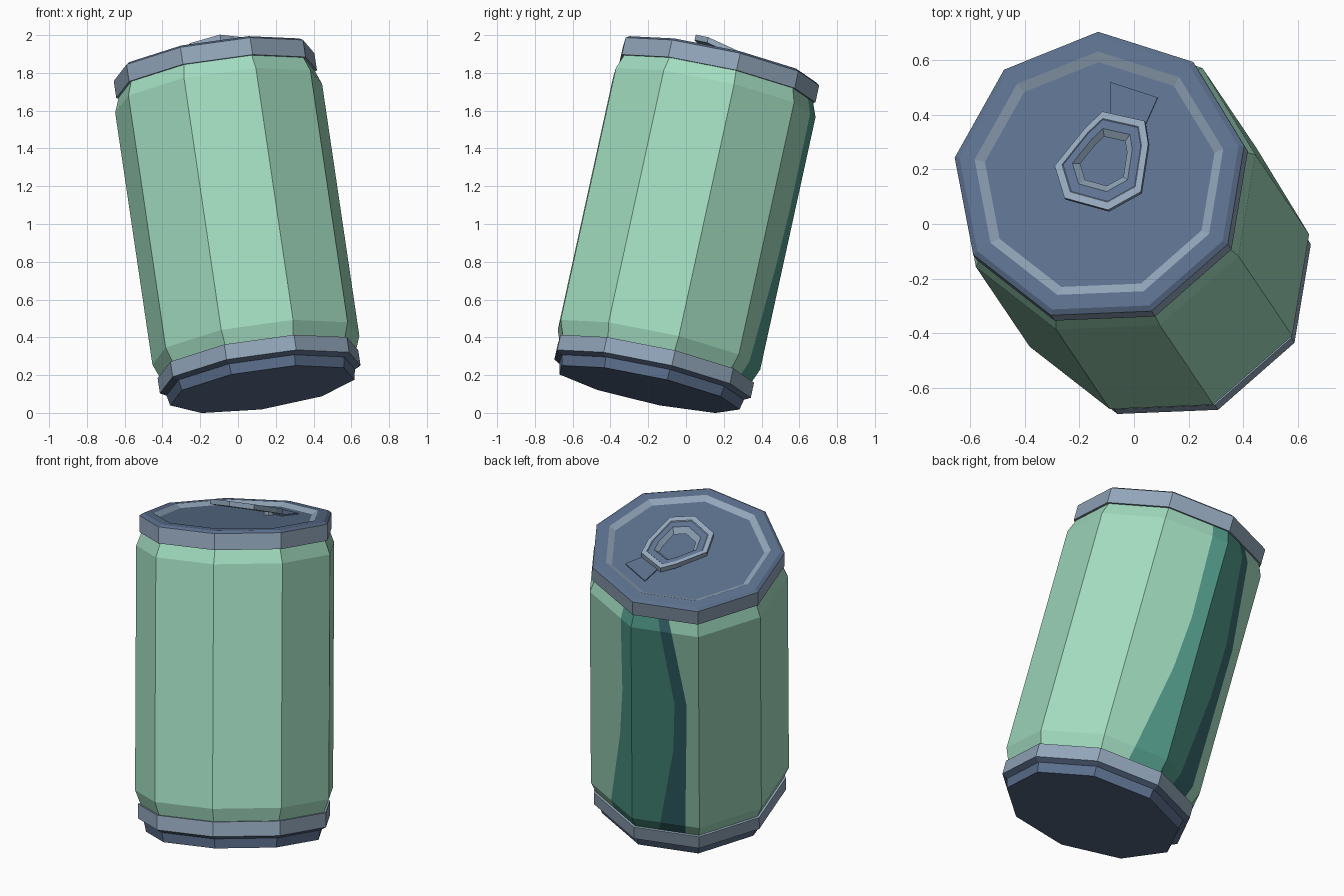
import bpy, math
from mathutils import Matrix, Vector

if "Cube" in bpy.data.objects:
    bpy.data.objects.remove(bpy.data.objects["Cube"])

SIDES = 9
PHASE = math.radians(91.5)

# Tilted frame of the can: its axis leans to the back left
LEAN = math.radians(14.8)
LEAN_DIR = math.radians(124)
axis = Vector((-math.sin(LEAN_DIR), math.cos(LEAN_DIR), 0))
FRAME = Matrix.Translation((0, -0.0135, 1)) @ Matrix.Rotation(LEAN, 4, axis)


def material(name, rgb):
    m = bpy.data.materials.new(name)
    lin = [(c / 255 / 12.92) if c < 11 else ((c / 255 + 0.055) / 1.055) ** 2.4 for c in rgb]
    m.diffuse_color = (*lin, 1)
    m.use_nodes = True
    m.node_tree.nodes["Principled BSDF"].inputs["Base Color"].default_value = m.diffuse_color
    return m


GREEN = material("mint_green", (162, 220, 192))
TEAL = material("teal", (81, 155, 138))
DARK = material("dark_teal", (56, 107, 111))
SILVER = material("silver", (146, 166, 186))
BLUE = material("slate_blue", (93, 113, 143))


def corner(k, r, h):
    """Point on the nine-sided outline; fractional k lies along a side."""
    def p(i):
        a = PHASE + i * 2 * math.pi / SIDES
        return Vector((r * math.cos(a), r * math.sin(a), h))
    i = math.floor(k)
    return p(i).lerp(p(i + 1), k - i)


def loft(name, rings, mat_rule, mats, cap_first=None, cap_last=None, closed=False):
    """Skin a list of equal rings (top to bottom); mat_rule(row, column) picks the slot."""
    n = len(rings[0])
    verts = [v for ring in rings for v in ring]
    faces, slots = [], []
    rows = len(rings) if closed else len(rings) - 1
    for i in range(rows):
        a, b = i * n, ((i + 1) % len(rings)) * n
        for j in range(n):
            k = (j + 1) % n
            faces.append((a + j, b + j, b + k, a + k))
            slots.append(mat_rule(i, j))
    if cap_first is not None:
        faces.append(tuple(range(n)))
        slots.append(cap_first)
    if cap_last is not None:
        base = (len(rings) - 1) * n
        faces.append(tuple(base + j for j in reversed(range(n))))
        slots.append(cap_last)
    me = bpy.data.meshes.new(name)
    me.from_pydata(verts, [], faces)
    for m in mats:
        me.materials.append(m)
    me.polygons.foreach_set("material_index", slots)
    me.update()
    ob = bpy.data.objects.new(name, me)
    bpy.context.collection.objects.link(ob)
    ob.matrix_world = FRAME
    return ob


def turned(name, profile, bands, **caps):
    rings = [[corner(k, r, h) for k in range(SIDES)] for r, h in profile]
    return loft(name, rings, lambda i, j: bands[i], [SILVER, BLUE], **caps)


# Body: (radius, height, left teal edge, teal/dark edge, dark right edge)
body_rows = [
    (0.532, 0.787, 0.25, 0.38, 0.54),
    (0.562, 0.71, 0.25, 0.43, 0.60),
    (0.562, 0.20, 0.22, 0.64, 0.82),
    (0.562, -0.13, 0.28, 0.62, 0.81),
    (0.562, -0.67, 0.51, 0.42, 0.79),
    (0.532, -0.747, 0.54, 0.38, 0.79),
]
body_rings = []
for r, h, left, mid, right in body_rows:
    cols = [0, mid, right] + list(range(1, SIDES)) + [SIDES - left]
    body_rings.append([corner(k, r, h) for k in cols])
last = len(body_rings[0]) - 1
loft("can_body", body_rings, lambda i, j: 1 if j in (0, last) else 2 if j == 1 else 0,
     [GREEN, TEAL, DARK])

# Lid: flat centre, silver groove wall, blue rim top, silver rim side
turned("lid_and_top_rim",
       [(0.432, 0.875), (0.468, 0.895), (0.525, 0.893), (0.545, 0.880), (0.545, 0.787), (0.53, 0.787)],
       [0, 1, 1, 0, 0], cap_first=1)

# Bottom rim and base
turned("bottom_rim_and_base",
       [(0.53, -0.747), (0.545, -0.747), (0.545, -0.83), (0.512, -0.848), (0.50, -0.904)],
       [0, 0, 1, 1], cap_last=1)

# Pull tab: a ring rising towards the front
tab_outline = [(0.01, 0.24), (-0.052, 0.175), (-0.157, 0.028), (-0.114, -0.1),
               (0.05, -0.15), (0.168, -0.08), (0.186, 0.11), (0.168, 0.2)]
CX, CY = 0.023, 0.055


def tab_ring(scale, drop):
    pts = []
    for x, y in tab_outline:
        px, py = CX + (x - CX) * scale, CY + (y - CY) * scale
        pts.append(Vector((px, py, 0.905 + (0.24 - py) * 0.235 - drop)))
    return pts


loft("pull_tab",
     [tab_ring(0.5, 0.03), tab_ring(0.64, 0.004), tab_ring(0.83, 0.004),
      tab_ring(0.85, 0), tab_ring(1.0, 0), tab_ring(1.0, 0.03)],
     lambda i, j: 1 if i == 1 else 0, [SILVER, BLUE], closed=True)

# Opening flap on the lid, behind the tab
flap = [(0.035, 0.355), (0.035, 0.235), (0.165, 0.19), (0.21, 0.295)]
loft("opening_flap",
     [[Vector((x, y, h)) for x, y in flap] for h in (0.881, 0.874)],
     lambda i, j: 0, [BLUE], cap_first=0)

# Rivet joining tab and lid
rivet = [[Vector((0.08 + 0.03 * math.cos(a), 0.19 + 0.03 * math.sin(a), h))
          for a in (i * math.pi / 3 for i in range(6))] for h in (0.90, 0.874)]
loft("tab_rivet", rivet, lambda i, j: 0, [SILVER], cap_first=0)
